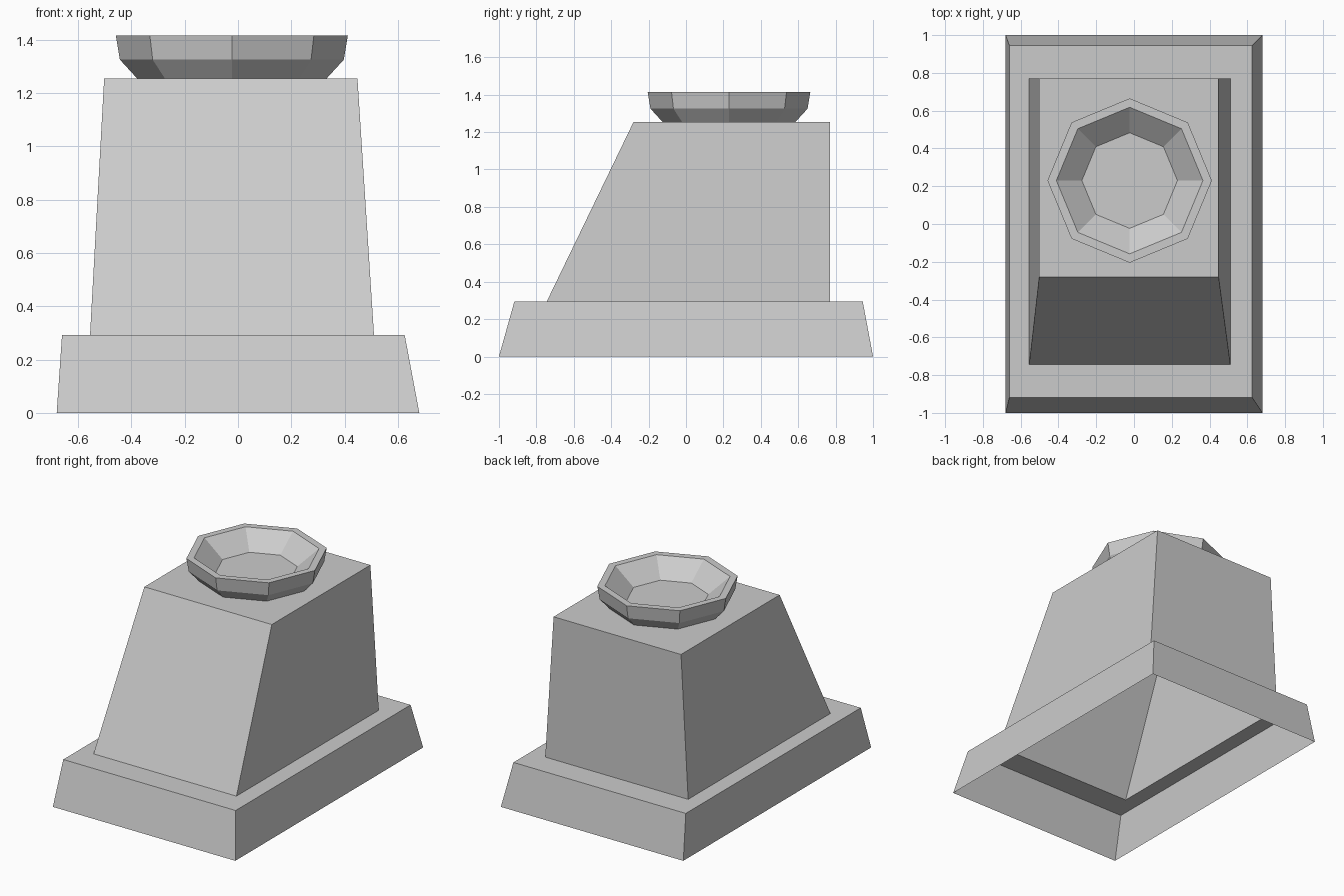
import bpy, bmesh, math

if "Cube" in bpy.data.objects:
    bpy.data.objects.remove(bpy.data.objects["Cube"])

GREY = (0.6, 0.6, 0.6, 1)
stone = bpy.data.materials.new("plain_grey")
stone.use_nodes = True
stone.diffuse_color = GREY
stone.node_tree.nodes["Principled BSDF"].inputs["Base Color"].default_value = GREY


def rectangle(x0, x1, y0, y1, z):
    return [(x0, y0, z), (x1, y0, z), (x1, y1, z), (x0, y1, z)]


def octagon(radius, z, cx=-0.023, cy=0.23):
    angles = [math.tau * i / 8 for i in range(8)]
    return [(cx + radius * math.cos(a), cy + radius * math.sin(a), z) for a in angles]


def loft(name, rings, cap=True):
    """Join successive rings with quads, optionally closing the last one."""
    bm = bmesh.new()
    loops = [[bm.verts.new(p) for p in ring] for ring in rings]
    for low, high in zip(loops, loops[1:]):
        n = len(low)
        for i in range(n):
            j = (i + 1) % n
            bm.faces.new((low[i], low[j], high[j], high[i]))
    if cap:
        bm.faces.new(loops[-1])
    mesh = bpy.data.meshes.new(name)
    bm.to_mesh(mesh)
    bm.free()
    mesh.materials.append(stone)
    obj = bpy.data.objects.new(name, mesh)
    bpy.context.collection.objects.link(obj)
    return obj


LEDGE, TOP = 0.293, 1.255
body_foot = rectangle(-0.555, 0.51, -0.745, 0.77, LEDGE)

# Open-bottomed skirt with a flat ledge running in to the body
loft("base_skirt", [rectangle(-0.68, 0.68, -1, 1, 0),
                    rectangle(-0.66, 0.625, -0.918, 0.945, LEDGE),
                    body_foot], cap=False)

# Hollow tapered body with a sloping front
loft("body", [body_foot, rectangle(-0.502, 0.448, -0.28, 0.77, TOP)])

# Eight-sided bowl: outer wall, rim, inner wall and floor
loft("bowl", [octagon(0.356, TOP), octagon(0.42, 1.325), octagon(0.435, 1.415),
              octagon(0.388, 1.415), octagon(0.253, 1.305)])
